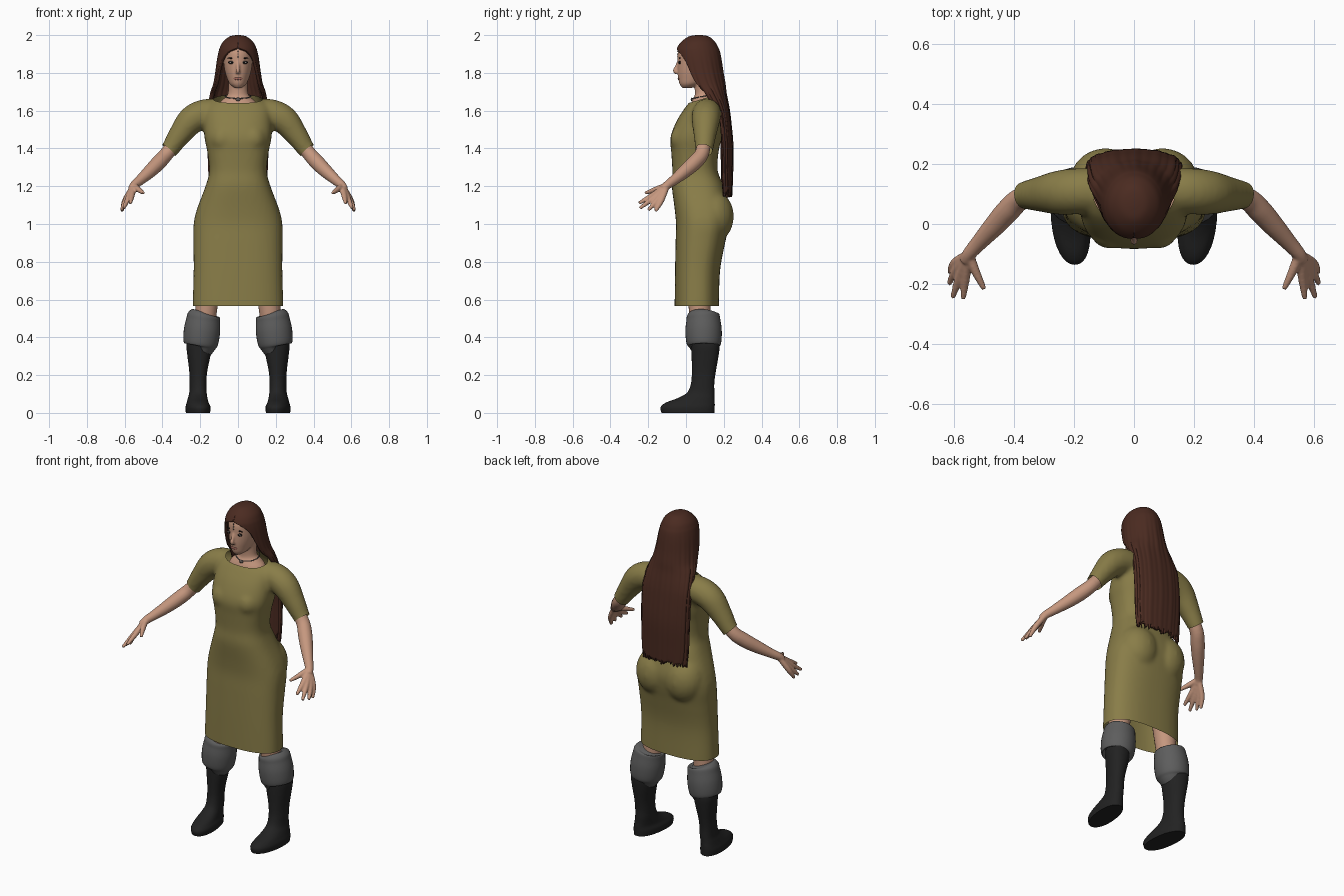
import bpy, bmesh, math, random
from mathutils import Vector, Matrix

random.seed(4)
if "Cube" in bpy.data.objects:
    bpy.data.objects.remove(bpy.data.objects["Cube"])


def material(name, *rgb):
    m = bpy.data.materials.new(name)
    m.use_nodes = True
    m.diffuse_color = (*rgb, 1)
    m.node_tree.nodes["Principled BSDF"].inputs["Base Color"].default_value = (*rgb, 1)
    return m


OLIVE = material("olive cloth", .25, .205, .065)
SKIN = material("skin", .56, .31, .21)
BROWN = material("brown hair", .07, .024, .015)
DARK = material("dark brown", .012, .008, .007)
BLACK = material("black leather", .016, .016, .016)
GREY = material("grey fur", .11, .11, .11)
LIP = material("lips", .36, .14, .11)
WHITE = material("eye white", .5, .47, .44)
METAL = material("dull metal", .12, .1, .09)


def smooth_rows(rows, steps=5):
    """Catmull-Rom interpolation of rows of numbers."""
    rows = [Vector(r) for r in rows]
    out = []
    for i in range(len(rows) - 1):
        a, b, c, d = (rows[min(max(i + k, 0), len(rows) - 1)] for k in (-1, 0, 1, 2))
        for j in range(steps):
            t = j / steps
            out.append(b + (c - a) * (t / 2) + (a * 2 - b * 5 + c * 4 - d) * (t * t / 2)
                       + (b * 3 - a - c * 3 + d) * (t ** 3 / 2))
    return out + [rows[-1]]


def skin_rings(bm, rings, caps=True, closed=True):
    rings = [[bm.verts.new(p) for p in ring] for ring in rings]
    n = len(rings[0])
    for a, b in zip(rings, rings[1:]):
        for i in range(n if closed else n - 1):
            j = (i + 1) % n
            bm.faces.new((a[i], a[j], b[j], b[i]))
    if caps:
        bm.faces.new(rings[0][::-1])
        bm.faces.new(rings[-1])


def stack(bm, rows, side=1, n=32, power=2.0, shear=0.0):
    """Level rings; each row is height, centre x, half width, front y, back y."""
    def ring(r):
        z, cx, w, front, back = r
        for i in range(n):
            c, s = math.cos(math.tau * i / n), math.sin(math.tau * i / n)
            px = math.copysign(abs(c) ** (2 / power), c) * w
            y = (front + back) / 2 + math.copysign(abs(s) ** (2 / power), s) * (back - front) / 2
            yield side * (cx + px + shear * (y - .09)), y, z
    skin_rings(bm, [list(ring(r)) for r in smooth_rows(rows)])


def tube(bm, rows, side=1, n=16, steps=5):
    """Round limb along a path; each row is x, y, z, radius."""
    path = smooth_rows(rows, steps)
    pts = [Vector((p[0] * side, p[1], p[2])) for p in path]
    rings = []
    for i, p in enumerate(pts):
        t = (pts[min(i + 1, len(pts) - 1)] - pts[max(i - 1, 0)]).normalized()
        u = t.cross(Vector((0, 1, 0)) if abs(t.y) < .9 else Vector((1, 0, 0))).normalized()
        v = t.cross(u)
        rings.append([p + (u * math.cos(math.tau * k / n) + v * math.sin(math.tau * k / n))
                      * path[i][3] for k in range(n)])
    skin_rings(bm, rings)


def ball(bm, centre, size):
    bmesh.ops.create_uvsphere(bm, u_segments=20, v_segments=12, radius=1,
                              matrix=Matrix.Translation(centre) @ Matrix.Diagonal((*size, 1)))


def finish(name, bm, *mats, voxel=0, angle=50):
    bmesh.ops.recalc_face_normals(bm, faces=bm.faces)
    me = bpy.data.meshes.new(name)
    bm.to_mesh(me)
    bm.free()
    ob = bpy.data.objects.new(name, me)
    bpy.context.collection.objects.link(ob)
    if voxel:   # fuse overlapping volumes into one skin
        fuse = ob.modifiers.new("fuse", 'REMESH')
        fuse.mode, fuse.voxel_size = 'VOXEL', voxel
        relax = ob.modifiers.new("relax", 'SMOOTH')
        relax.factor, relax.iterations = .5, 6
        fused = bpy.data.meshes.new_from_object(ob.evaluated_get(bpy.context.evaluated_depsgraph_get()))
        ob.modifiers.clear()
        ob.data = fused
    ob.data.materials.clear()
    for m in mats:
        ob.data.materials.append(m)
    bpy.ops.object.select_all(action='DESELECT')
    ob.select_set(True)
    bpy.context.view_layer.objects.active = ob
    bpy.ops.object.shade_smooth_by_angle(angle=math.radians(angle))
    return ob


# Dress: body, hips and sleeves fused, then cut open at hem, cuffs and neck
bm = bmesh.new()
body = [(.45, .24, -.06, .175), (.57, .24, -.06, .175), (.75, .235, -.058, .18),
        (.9, .236, -.055, .207), (1, .235, -.053, .23), (1.08, .217, -.06, .235),
        (1.2, .172, -.075, .2), (1.28, .152, -.072, .168), (1.38, .162, -.078, .172),
        (1.46, .178, -.082, .19), (1.55, .18, -.047, .205), (1.62, .17, -.002, .19),
        (1.66, .13, .03, .17), (1.72, .08, .06, .14)]
stack(bm, [(z, 0, w, f, b) for z, w, f, b in body], n=48, power=2.5)
for s in (1, -1):
    tube(bm, [(.08, .11, 1.58, .075), (.17, .11, 1.585, .077), (.245, .105, 1.55, .075),
              (.31, .1, 1.47, .06), (.365, .095, 1.39, .047), (.41, .08, 1.34, .045)], s, 24)
    ball(bm, (s * .095, .14, 1.04), (.12, .114, .14))
    ball(bm, (s * .08, .0, 1.45), (.075, .084, .08))
dress = finish("dress", bm, OLIVE, voxel=.012)
bm = bmesh.new()
bm.from_mesh(dress.data)


def cut(point, normal, keep=lambda c: True):
    faces = [f for f in bm.faces if keep(f.calc_center_median())]
    geom = set(faces) | {e for f in faces for e in f.edges} | {v for f in faces for v in f.verts}
    bmesh.ops.bisect_plane(bm, geom=list(geom), plane_co=point, plane_no=normal, clear_outer=True)


cut((0, 0, .565), (0, 0, -1))
cut((0, .03, 1.645), (0, -.3, 1))
for s in (1, -1):
    cut((s * .364, .095, 1.39), (s * .65, -.15, -.75), lambda c: c.x * s > .28 and c.z > 1.2)
bm.to_mesh(dress.data)
bm.free()

for s, side in ((1, "left"), (-1, "right")):
    # Arm with fingers that start at the wrist and fan out through the palm
    bm = bmesh.new()
    wrist = (.55, -.1, 1.205)
    tube(bm, [(.3, .1, 1.47, .036), (.375, .085, 1.375, .038), (.42, .045, 1.325, .04),
              (.465, -.005, 1.28, .036), (.515, -.06, 1.235, .028), (*wrist, .023),
              (.562, -.122, 1.185, .021)], s)
    for knuckle, tip in (((.562, -.18, 1.15), (.57, -.25, 1.11)),
                         ((.58, -.17, 1.14), (.605, -.245, 1.083)),
                         ((.592, -.15, 1.13), (.617, -.2, 1.073)),
                         ((.598, -.13, 1.125), (.615, -.162, 1.067)),
                         ((.53, -.155, 1.185), (.5, -.217, 1.163))):
        tube(bm, [(*wrist, .016), (*knuckle, .0155), (*tip, .009)], s, 12)
    finish(side + "_arm", bm, SKIN, voxel=.005)

    # Bare leg between hem and boot
    bm = bmesh.new()
    tube(bm, [(.15, .075, .85, .085), (.167, .072, .56, .058), (.18, .085, .42, .055)], s, 24)
    finish(side + "_leg", bm, SKIN)

    # Boot
    bm = bmesh.new()
    stack(bm, [(0, .22, .062, -.13, .15), (.03, .22, .064, -.135, .152),
               (.055, .22, .056, -.105, .152), (.08, .217, .05, -.04, .15),
               (.11, .213, .045, .008, .15), (.16, .212, .044, .027, .15),
               (.22, .21, .047, .031, .158), (.3, .206, .06, .03, .172),
               (.36, .203, .068, .03, .178), (.42, .195, .065, .03, .17)], s, 32, 2.2, .1)
    finish(side + "_boot", bm, BLACK)

    # Thick turned-down cuff
    bm = bmesh.new()
    tube(bm, [(.201, .094, .352, .068), (.2, .094, .356, .086), (.196, .094, .385, .094),
              (.19, .093, .44, .096), (.184, .092, .49, .09), (.18, .09, .52, .084),
              (.178, .09, .528, .062)], s, 32)
    finish(side + "_boot_cuff", bm, GREY, angle=60)

# Head, nose and neck
bm = bmesh.new()
skull = [(1.72, .018, -.02, .03), (1.74, .043, -.034, .08), (1.77, .058, -.041, .13),
         (1.81, .07, -.045, .155), (1.86, .077, -.045, .165), (1.91, .078, -.042, .165),
         (1.95, .066, -.018, .145), (1.975, .04, .02, .11)]
stack(bm, [(z, 0, w, f, b) for z, w, f, b in skull])
neck = [(1.58, .13, .01, .17), (1.635, .105, .025, .165), (1.66, .08, .036, .155),
        (1.69, .054, .047, .14), (1.77, .05, .04, .14)]
stack(bm, [(z, 0, w, f, b) for z, w, f, b in neck])
tube(bm, [(0, -.038, 1.865, .007), (0, -.052, 1.83, .009), (0, -.058, 1.812, .012),
          (0, -.048, 1.8, .011)])
finish("head", bm, SKIN, voxel=.005)

# Face details
parts = {"eye_shadow": (DARK, .033, 1.855, -.033, (.019, .005, .009)),
         "eyes": (WHITE, .033, 1.855, -.036, (.012, .004, .005)),
         "pupils": (DARK, .032, 1.855, -.0385, (.005, .003, .005)),
         "eyebrows": (DARK, .035, 1.878, -.033, (.02, .004, .0035)),
         "lips": (LIP, .008, 1.769, -.04, (.015, .004, .0065))}
for name, (mat, x, z, y, size) in parts.items():
    bm = bmesh.new()
    for s in (1, -1):
        ball(bm, (s * x, y, z), size)
    finish(name, bm, mat)

# Forehead beads, necklace and pendant
bm = bmesh.new()
for z in (1.885, 1.9, 1.915):
    ball(bm, (0, -.043, z), (.004, .004, .004))
tube(bm, [(.068 * math.sin(a), .095 - .06 * math.cos(a), 1.677 - .012 * math.cos(a), .003)
          for a in (math.tau * i / 24 for i in range(25))], n=6, steps=1)
ball(bm, (0, .03, 1.66), (.013, .005, .009))
finish("jewellery", bm, METAL)

# Hair: arcs open at the face, closing over the crown, falling to a ragged end
bm = bmesh.new()
locks = [(1.992, .012, .055, .085, 180), (1.985, .042, .017, .118, 180),
         (1.96, .073, -.018, .147, 180), (1.932, .088, -.039, .163, 180),
         (1.91, .095, -.045, .172, 150), (1.87, .103, -.042, .18, 130),
         (1.8, .112, -.027, .19, 119), (1.74, .122, 0, .2, 114),
         (1.69, .138, .05, .206, 108), (1.62, .148, .11, .22, 100),
         (1.55, .15, .14, .23, 98), (1.4, .15, .15, .243, 98),
         (1.25, .146, .155, .24, 98), (1.16, .138, .165, .237, 98)]
rings, count = [], 96
for z, w, front, back, spread in smooth_rows(locks):
    ripple = .03 * min(1, max(0, (1.95 - z) / .3))
    ring = []
    for i in range(count + 1):
        t = math.radians(spread) * (2 * i / count - 1)
        k = 1 + ripple * math.sin(t * 19 + math.sin(z * 5)) * math.sin(t * 7 + 1)
        drop = random.uniform(-.02, .02) if z < 1.17 else 0
        ring.append((w * k * math.sin(t), (front + back) / 2 + (back - front) / 2 * k * math.cos(t),
                     z + drop))
    rings.append(ring)
skin_rings(bm, rings, caps=False, closed=False)
bm.faces.new([bm.verts.new(p) for p in rings[0][:-1]])
bmesh.ops.remove_doubles(bm, verts=bm.verts, dist=.0003)
for f in bm.faces:   # dark tied strands near the ends
    c = f.calc_center_median()
    f.material_index = int(abs(c.z - 1.225) < .02 and abs(c.x) < .11 and math.sin(c.x * 85) > .2)
hair = finish("hair", bm, BROWN, DARK)
thick = hair.modifiers.new("thickness", 'SOLIDIFY')
thick.thickness, thick.offset = .016, 0
